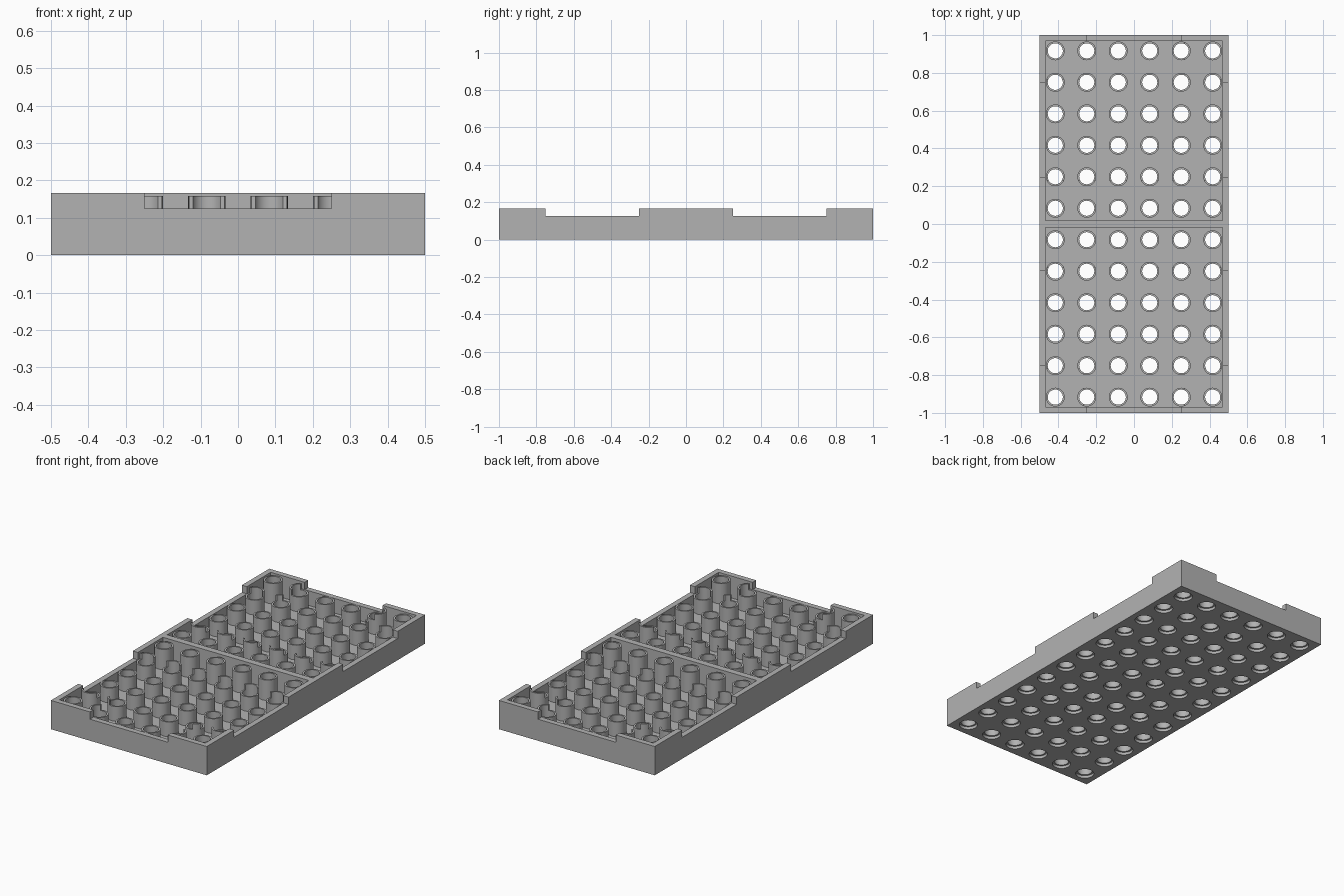
import bpy
import bmesh
import math
from mathutils import Matrix, Vector

cube = bpy.data.objects.get("Cube")
if cube:
    bpy.data.objects.remove(cube, do_unlink=True)

HEIGHT, NOTCH, FLOOR = 0.167, 0.125, 0.04
WALL, RIB = 0.032, 0.019
PITCH = 1 / 6
HOLE_R, TUBE_R, TUBE_TOP = 0.04, 0.05, 0.158
SLACK = 0.016
SEGMENTS = 32
CENTRES = [((i - 2.5) * PITCH, (j - 5.5) * PITCH)
           for i in range(6) for j in range(12)]

grey = bpy.data.materials.new("plain_grey")
grey.use_nodes = True
colour = (0.45, 0.45, 0.45, 1)
grey.diffuse_color = colour
grey.node_tree.nodes["Principled BSDF"].inputs["Base Color"].default_value = colour


def add_box(bm, low, high):
    low, high = Vector(low), Vector(high)
    place = Matrix.Translation((low + high) / 2) @ Matrix.Diagonal((*(high - low), 1))
    bmesh.ops.create_cube(bm, size=1, matrix=place)


def add_lathe(bm, x, y, profile, closed):
    """Turn an (r, z) profile about a vertical axis at x, y."""
    rings = []
    for r, z in profile:
        angles = [math.tau * k / SEGMENTS for k in range(SEGMENTS)]
        rings.append([bm.verts.new((x + r * math.cos(a), y + r * math.sin(a), z))
                      for a in angles])
    pairs = list(zip(rings, rings[1:]))
    if closed:
        pairs.append((rings[-1], rings[0]))
    else:
        bm.faces.new(rings[0][::-1])
        bm.faces.new(rings[-1])
    for a, b in pairs:
        for k in range(SEGMENTS):
            n = (k + 1) % SEGMENTS
            bm.faces.new((a[k], a[n], b[n], b[k]))


def finish(bm, name):
    bmesh.ops.recalc_face_normals(bm, faces=bm.faces)
    mesh = bpy.data.meshes.new(name)
    bm.to_mesh(mesh)
    bm.free()
    mesh.materials.append(grey)
    obj = bpy.data.objects.new(name, mesh)
    bpy.context.collection.objects.link(obj)
    return obj


def boxes(name, spans):
    bm = bmesh.new()
    for low, high in spans:
        add_box(bm, low, high)
    return finish(bm, name)


def select_only(obj):
    bpy.ops.object.select_all(action='DESELECT')
    obj.select_set(True)
    bpy.context.view_layer.objects.active = obj


def cut(obj, cutter):
    cutter.hide_render = True
    mod = obj.modifiers.new("cut", 'BOOLEAN')
    mod.operation = 'DIFFERENCE'
    mod.solver = 'EXACT'
    mod.object = cutter
    select_only(obj)
    bpy.ops.object.modifier_apply(modifier=mod.name)
    bpy.data.objects.remove(cutter, do_unlink=True)


def side_bands(slack, x_in, x_out):
    """Lowered spans along both long sides, front and back halves."""
    spans = []
    for s in (-1, 1):
        y0, y1 = sorted((s * (0.25 - slack), s * (0.75 + slack)))
        for x0, x1 in ((-x_out, -x_in), (x_in, x_out)):
            spans.append(((x0, y0, NOTCH), (x1, y1, 1)))
    return spans


def end_bands(slack, y_in):
    """Lowered spans across the front and back ends."""
    w = 0.25 + slack
    return [((-w, -1.1, NOTCH), (w, -y_in, 1)), ((-w, y_in, NOTCH), (w, 1.1, 1))]


# Tray: two pockets, wall notches and stepped holes through the floor
tray = boxes("tray", [((-0.5, -1, 0), (0.5, 1, HEIGHT))])
inner_x, inner_y = 0.5 - WALL, 1 - WALL
cut(tray, boxes("pocket_cutter", [
    ((-inner_x, -inner_y, FLOOR), (inner_x, -RIB, 1)),
    ((-inner_x, RIB, FLOOR), (inner_x, inner_y, 1))]))
cut(tray, boxes("notch_cutter", side_bands(0, 0.45, 0.6) + end_bands(0, 0.95)))
bm = bmesh.new()
for x, y in CENTRES:
    add_lathe(bm, x, y, [(TUBE_R, -0.05), (TUBE_R, 0.016),
                         (HOLE_R, 0.016), (HOLE_R, 0.1)], False)
cut(tray, finish(bm, "hole_cutter"))

# Tubes standing over every hole, lowered in the notched bands
bm = bmesh.new()
for x, y in CENTRES:
    add_lathe(bm, x, y, [(TUBE_R, FLOOR), (TUBE_R, TUBE_TOP),
                         (HOLE_R, TUBE_TOP), (HOLE_R, FLOOR)], True)
tubes = finish(bm, "tubes")
cut(tubes, boxes("band_cutter", [
    ((-1, -0.75 - SLACK, NOTCH), (1, -0.25 + SLACK, 1)),
    ((-1, 0.25 - SLACK, NOTCH), (1, 0.75 + SLACK, 1))]))
cut(tubes, boxes("end_cutter", end_bands(SLACK, 0.7)))

for obj in (tray, tubes):
    select_only(obj)
    bpy.ops.object.shade_smooth_by_angle(angle=math.radians(30))
